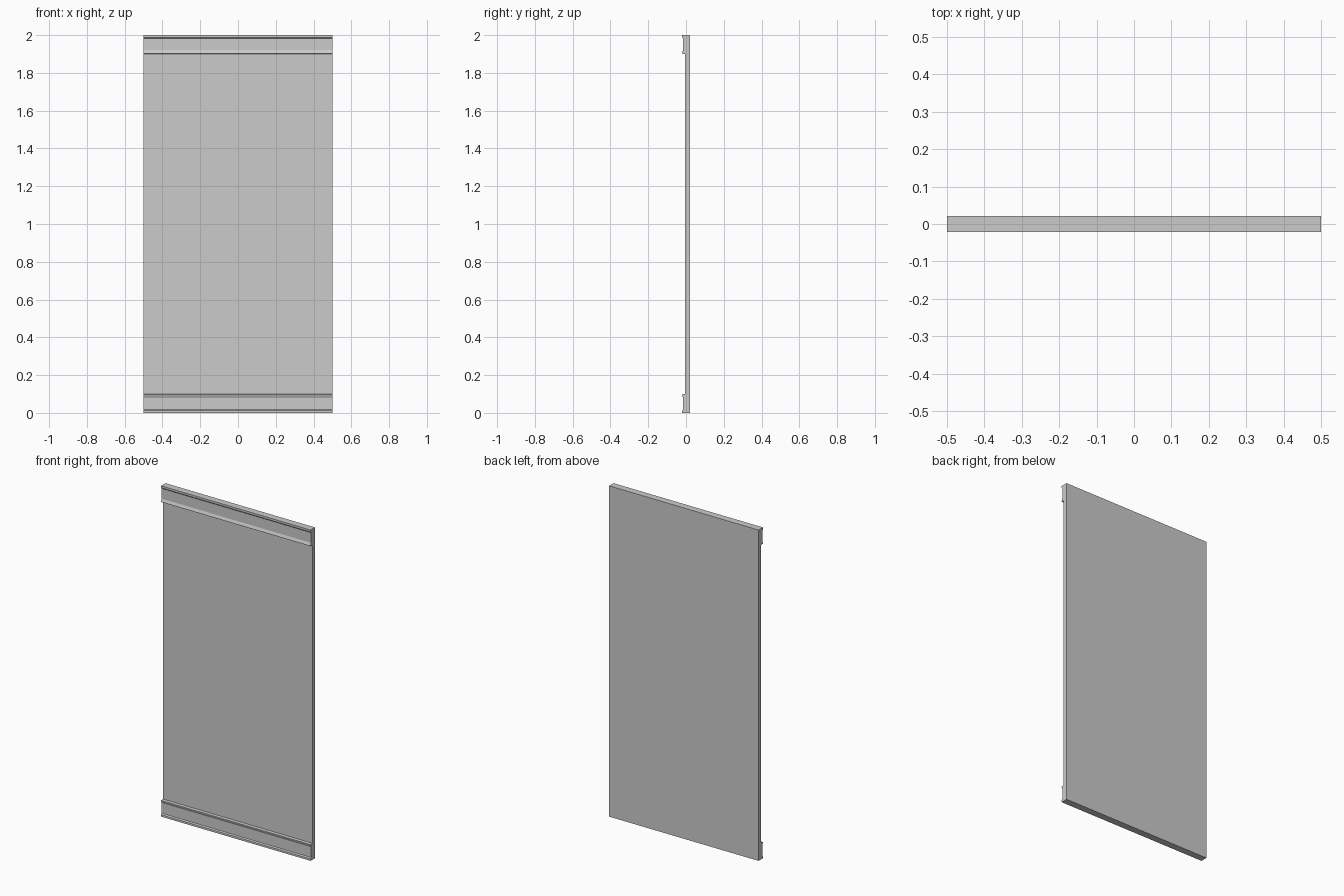
import bpy, bmesh

if "Cube" in bpy.data.objects:
    bpy.data.objects.remove(bpy.data.objects["Cube"])

def extrude_profile(name, pts, half=0.5):
    """Extrude a closed (y, z) profile along x."""
    bm = bmesh.new()
    face = bm.faces.new([bm.verts.new((-half, y, z)) for y, z in pts])
    ext = bmesh.ops.extrude_face_region(bm, geom=[face])
    verts = [v for v in ext["geom"] if isinstance(v, bmesh.types.BMVert)]
    bmesh.ops.translate(bm, vec=(2 * half, 0, 0), verts=verts)
    bmesh.ops.recalc_face_normals(bm, faces=bm.faces[:])
    me = bpy.data.meshes.new(name)
    bm.to_mesh(me)
    bm.free()
    ob = bpy.data.objects.new(name, me)
    bpy.context.collection.objects.link(ob)
    return ob

FRONT, BACK, TRIM, RECESS = -0.004, 0.021, -0.021, -0.015

# Flat wall slab
extrude_profile("wall_panel", [(FRONT, 0), (BACK, 0), (BACK, 2), (FRONT, 2)])

# Trim with raised lips, measured from the outer edge of the wall
trim = [(FRONT, 0), (TRIM, 0), (TRIM, 0.012), (RECESS, 0.018),
        (RECESS, 0.08), (TRIM, 0.094), (TRIM, 0.098), (FRONT, 0.1)]
extrude_profile("bottom_trim", trim)
extrude_profile("top_trim", [(y, 2 - z) for y, z in trim])
